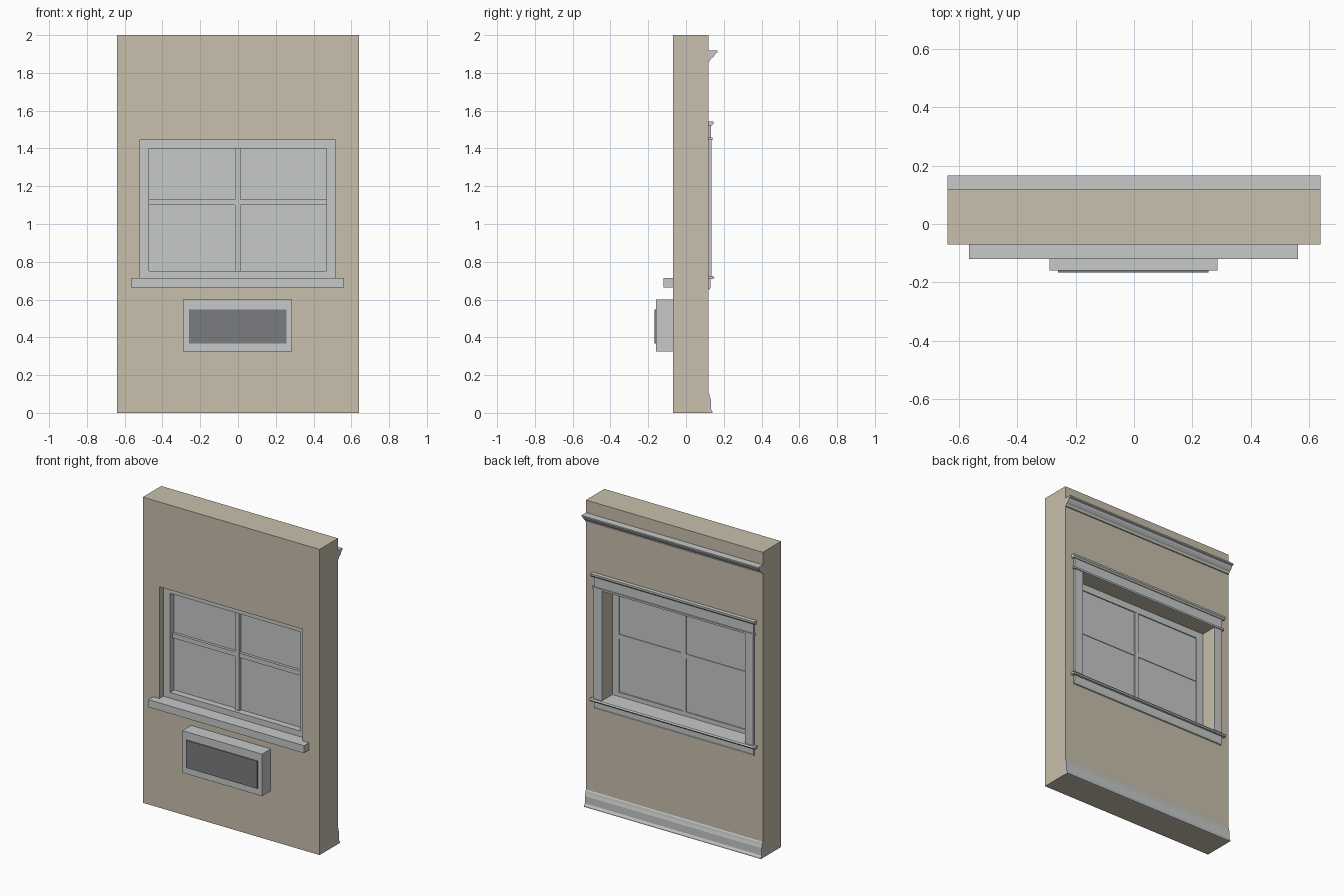
import bpy
import bmesh

cube = bpy.data.objects.get("Cube")
if cube:
    bpy.data.objects.remove(cube, do_unlink=True)


def material(name, rgb):
    mat = bpy.data.materials.new(name)
    mat.use_nodes = True
    mat.diffuse_color = (*rgb, 1)
    mat.node_tree.nodes["Principled BSDF"].inputs["Base Color"].default_value = (*rgb, 1)
    return mat


BEIGE = material("wall beige", (0.58, 0.525, 0.415))
GREY = material("trim light grey", (0.57, 0.58, 0.58))
DARK = material("grille dark grey", (0.198, 0.202, 0.216))


def finish(name, bm, mat):
    bmesh.ops.recalc_face_normals(bm, faces=bm.faces)
    mesh = bpy.data.meshes.new(name)
    bm.to_mesh(mesh)
    bm.free()
    mesh.materials.append(mat)
    obj = bpy.data.objects.new(name, mesh)
    bpy.context.collection.objects.link(obj)
    return obj


def extrude_profile(name, profile, x0, x1, mat):
    """Sweep a closed (y, z) outline along x."""
    bm = bmesh.new()
    a, b = [[bm.verts.new((x, y, z)) for y, z in profile] for x in (x0, x1)]
    n = len(profile)
    bm.faces.new(a)
    bm.faces.new(b)
    for i in range(n):
        j = (i + 1) % n
        bm.faces.new((a[i], a[j], b[j], b[i]))
    return finish(name, bm, mat)


def box(name, x0, x1, y0, y1, z0, z1, mat):
    return extrude_profile(name, [(y0, z0), (y1, z0), (y1, z1), (y0, z1)], x0, x1, mat)


def ring(name, outer, inner, y0, y1, mat):
    """Rectangular slab with a rectangular hole; rects are x0, x1, z0, z1."""
    bm = bmesh.new()

    def loop(rect, y):
        x0, x1, z0, z1 = rect
        return [bm.verts.new((x, y, z)) for x, z in ((x0, z0), (x1, z0), (x1, z1), (x0, z1))]

    loops = [loop(outer, y0), loop(outer, y1), loop(inner, y1), loop(inner, y0)]
    for a, b in zip(loops, loops[1:] + loops[:1]):
        for i in range(4):
            j = (i + 1) % 4
            bm.faces.new((a[i], a[j], b[j], b[i]))
    return finish(name, bm, mat)


# Wall with window opening
FRONT, BACK = -0.07, 0.12
W = 0.64
L, R, BOTTOM, TOP = -0.52, 0.515, 0.69, 1.445
ring("wall", (-W, W, 0, 2), (L, R, BOTTOM, TOP), FRONT, BACK, BEIGE)

# Window frame, pane and glazing bars
ring("window_frame", (L, R, 0.71, TOP), (-0.47, 0.468, 0.752, 1.4), -0.03, 0.025, GREY)
box("window_pane", -0.475, 0.473, 0.012, 0.018, 0.747, 1.405, GREY)
box("vertical_bar", -0.016, 0.014, -0.008, 0.024, 0.752, 1.4, GREY)
box("horizontal_bar", -0.47, 0.468, -0.006, 0.022, 1.1, 1.13, GREY)

# Outer sill
box("outer_sill", -0.565, 0.562, -0.12, 0.0, 0.665, 0.714, GREY)

# Vent box under the window
box("vent_box", -0.29, 0.286, -0.16, FRONT, 0.325, 0.6, GREY)
box("vent_grille", -0.26, 0.256, -0.167, -0.16, 0.368, 0.548, DARK)

# Inner window casing
for side, x0, x1 in (("right", -0.58, L), ("left", R, 0.575)):
    box(side + "_casing", x0, x1, BACK, 0.134, 0.725, 1.45, GREY)
box("head_bead", -0.588, 0.584, BACK, 0.14, 1.445, 1.457, GREY)
box("head_casing", -0.58, 0.575, BACK, 0.132, 1.457, 1.522, GREY)
extrude_profile("head_cap", [(BACK, 1.52), (0.136, 1.52), (0.146, 1.53), (0.146, 1.542), (BACK, 1.542)],
                -0.595, 0.59, GREY)
box("inner_stool", L, R, 0.0, BACK, BOTTOM, 0.724, GREY)
extrude_profile("stool_nosing", [(BACK, 0.708), (0.144, 0.708), (0.15, 0.716), (0.144, 0.724), (BACK, 0.724)],
                -0.6, 0.595, GREY)
extrude_profile("apron", [(BACK, 0.652), (0.126, 0.655), (0.131, 0.67), (0.131, 0.708), (BACK, 0.708)],
                -0.58, 0.575, GREY)

# Crown moulding and baseboard along the inner face
extrude_profile("crown_moulding",
                [(BACK, 1.86), (0.126, 1.862), (0.13, 1.873), (0.142, 1.882), (0.152, 1.894),
                 (0.157, 1.905), (0.167, 1.909), (0.167, 1.918), (BACK, 1.918)], -W, W, GREY)
extrude_profile("baseboard",
                [(BACK, 0), (0.139, 0), (0.139, 0.008), (0.132, 0.02), (0.132, 0.068),
                 (0.127, 0.085), (0.124, 0.1), (BACK, 0.106)], -W, W, GREY)
